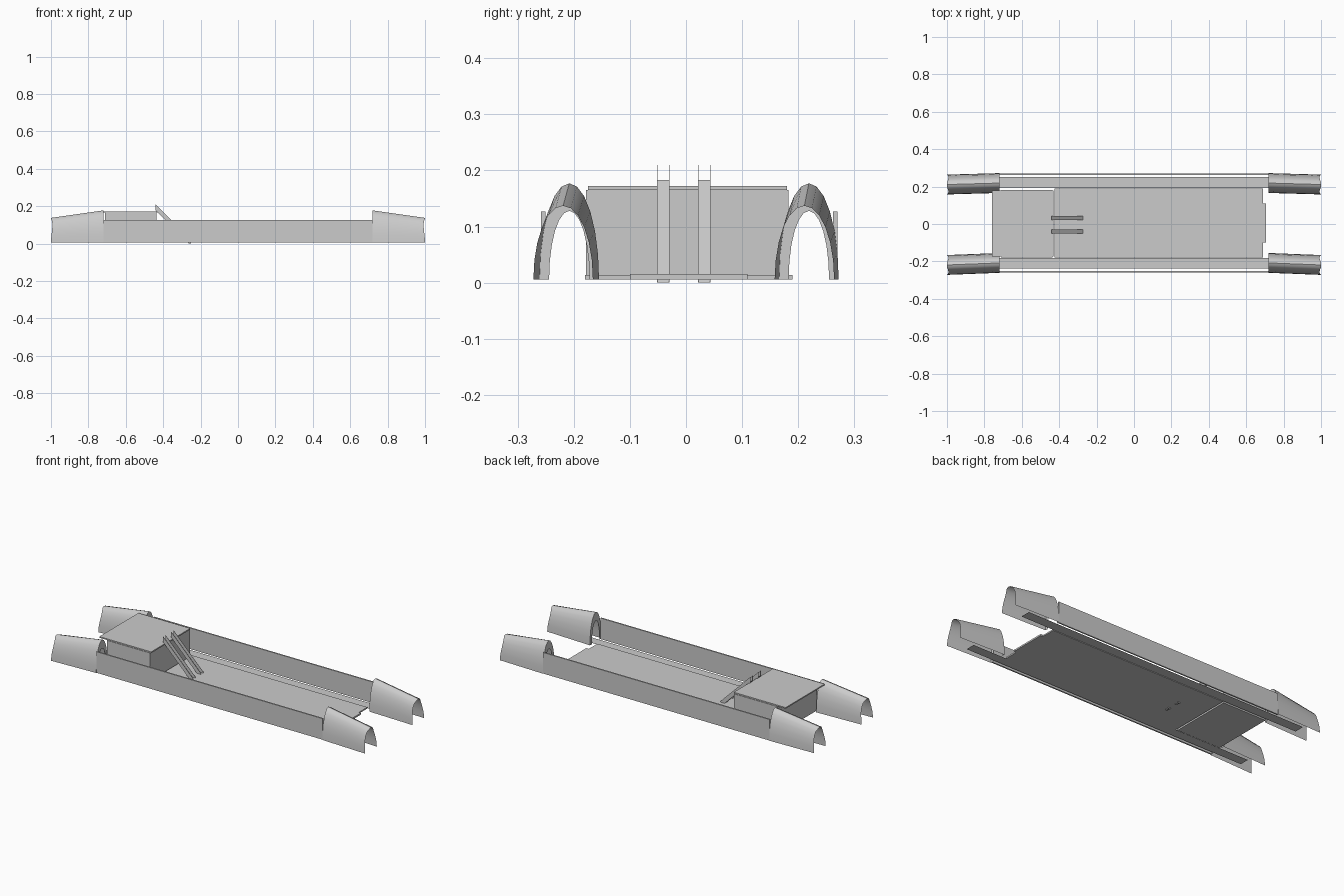
import bpy, bmesh, math

if "Cube" in bpy.data.objects:
    bpy.data.objects.remove(bpy.data.objects["Cube"])


def finish(name, bm, normals=True):
    if normals:
        bmesh.ops.recalc_face_normals(bm, faces=bm.faces)
    me = bpy.data.meshes.new(name)
    bm.to_mesh(me)
    bm.free()
    ob = bpy.data.objects.new(name, me)
    bpy.context.collection.objects.link(ob)
    return ob


def box(name, x, y, z):
    bm = bmesh.new()
    bmesh.ops.create_cube(bm, size=1)
    for v in bm.verts:
        v.co = [a[0] + (c + 0.5) * (a[1] - a[0]) for c, a in zip(v.co, (x, y, z))]
    return finish(name, bm)


def sheet(name, x, y, z):
    bm = bmesh.new()
    bm.faces.new([bm.verts.new((a, b, z)) for a, b in
                  ((x[0], y[0]), (x[1], y[0]), (x[1], y[1]), (x[0], y[1]))])
    return finish(name, bm, False)


def arch(bm, x, yc, half, top, dent=0.0, n=12):
    """Row of vertices along an arch that stands on z = 0.006."""
    row = []
    for i in range(n + 1):
        a = math.pi * i / n
        s = math.sin(a)
        row.append(bm.verts.new((x - dent * math.sin(2 * a) ** 2 * (s < 0.95), 
                                 yc - half * math.cos(a), 0.006 + (top - 0.006) * s)))
    return row


def bridge(bm, a, b):
    for i in range(len(a) - 1):
        bm.faces.new((a[i], a[i + 1], b[i + 1], b[i]))


# Curved end fenders: tapering shell plus a rim plate at the tall end
def fender(name, sx, y_tall, y_low):
    bm = bmesh.new()
    low = arch(bm, 1.0, y_low, 0.053, 0.137, 0.008)
    tall = arch(bm, 0.72, y_tall, 0.053, 0.177)
    inner = arch(bm, 0.72, y_tall, 0.036, 0.128)
    bridge(bm, low, tall)
    bridge(bm, tall, inner)
    for v in bm.verts:
        v.co.x *= sx
    ob = finish(name, bm)
    bpy.ops.object.select_all(action='DESELECT')
    bpy.context.view_layer.objects.active = ob
    ob.select_set(True)
    bpy.ops.object.shade_smooth_by_angle(angle=math.radians(35))


for sx, end in ((1, "right"), (-1, "left")):
    fender("fender_front_" + end, sx, -0.208, -0.219)
    fender("fender_back_" + end, sx, 0.219, 0.211)

# Side walls and the flat skids beside them
box("side_wall_front", (-0.72, 0.72), (-0.258, -0.25), (0.006, 0.127))
box("side_wall_back", (-0.72, 0.72), (0.262, 0.27), (0.006, 0.127))
sheet("skid_front", (-0.9, 0.9), (-0.237, -0.182), 0.008)
sheet("skid_back", (-0.9, 0.9), (0.192, 0.25), 0.008)

# Deck panels
box("deck_centre", (-0.425, 0.705), (-0.10, 0.11), (0.006, 0.015))
box("deck_front", (-0.425, 0.69), (-0.18, -0.10), (0.006, 0.014))
box("deck_back", (-0.425, 0.69), (0.11, 0.19), (0.006, 0.014))

# Raised box with an overhanging lid
box("platform_box", (-0.71, -0.435), (-0.178, 0.183), (0.006, 0.165))
box("platform_lid", (-0.76, -0.43), (-0.175, 0.18), (0.165, 0.172))


# Sloping channel rails: two thin cheeks joined by a web
def prism(name, profile, y0, y1):
    bm = bmesh.new()
    f = bm.faces.new([bm.verts.new((x, y0, z)) for x, z in profile])
    ext = bmesh.ops.extrude_face_region(bm, geom=[f])
    for v in ext["geom"]:
        if isinstance(v, bmesh.types.BMVert):
            v.co.y = y1
    return finish(name, bm)


cheek = [(-0.44, 0.21), (-0.25, 0.02), (-0.25, 0.0), (-0.262, 0.0), (-0.44, 0.178)]
web = [(-0.44, 0.183), (-0.257, 0.0), (-0.262, 0.0), (-0.44, 0.178)]
for side, a, b in (("front", -0.052, -0.029), ("back", 0.021, 0.044)):
    prism("rail_cheek_a_" + side, cheek, a, a + 0.0015)
    prism("rail_cheek_b_" + side, cheek, b - 0.0015, b)
    prism("rail_web_" + side, web, a + 0.0015, b - 0.0015)
